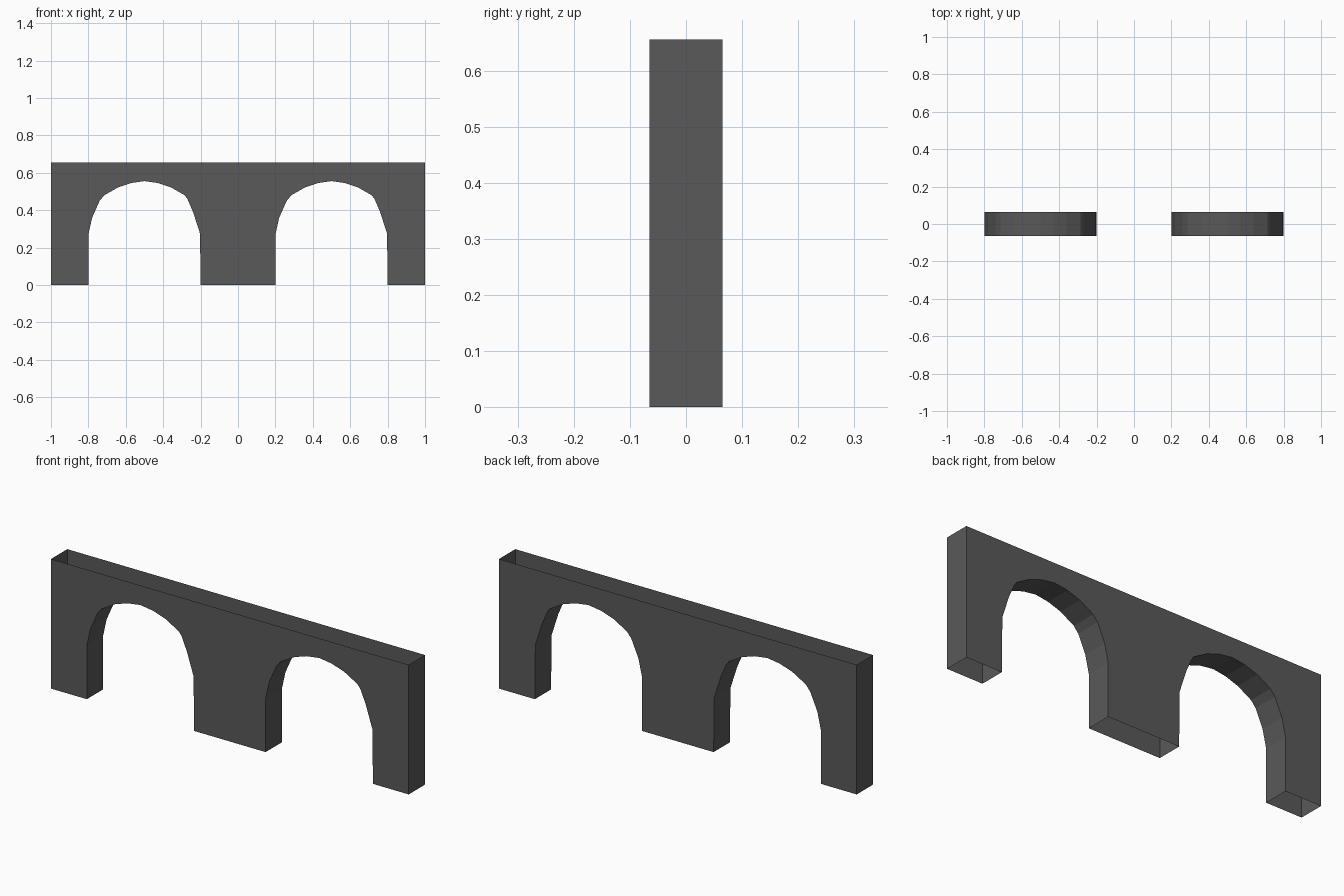
import bpy, bmesh

if "Cube" in bpy.data.objects:
    bpy.data.objects.remove(bpy.data.objects["Cube"])

HALF_DEPTH, TOP = 0.065, 0.655

stone = bpy.data.materials.new("dark grey stone")
stone.diffuse_color = (0.1, 0.1, 0.1, 1)
stone.use_nodes = True
stone.node_tree.nodes["Principled BSDF"].inputs["Base Color"].default_value = stone.diffuse_color

# One arch opening, relative to its centre line, left foot to right foot
ARCH = [(-0.3, 0), (-0.3, 0.27), (-0.28, 0.36), (-0.24, 0.45), (-0.215, 0.48),
        (-0.14, 0.523), (-0.07, 0.546), (0, 0.556), (0.07, 0.546), (0.14, 0.523),
        (0.215, 0.48), (0.23, 0.46), (0.26, 0.39), (0.297, 0.275), (0.3, 0)]


def finish(name, bm):
    mesh = bpy.data.meshes.new(name)
    bm.to_mesh(mesh)
    bm.free()
    mesh.materials.append(stone)
    obj = bpy.data.objects.new(name, mesh)
    bpy.context.collection.objects.link(obj)
    return obj


def face_wall(name, y):
    """Flat wall with two arch openings."""
    outline = [(-1, TOP), (-1, 0)]
    for cx in (-0.5, 0.5):
        outline += [(cx + x, z) for x, z in ARCH]
    outline += [(1, 0), (1, TOP)]
    bm = bmesh.new()
    face = bm.faces.new([bm.verts.new((x, y, z)) for x, z in outline])
    face.normal_update()
    if face.normal.y * y < 0:
        face.normal_flip()
    bmesh.ops.triangulate(bm, faces=[face])
    return finish(name, bm)


def strip(name, points):
    """Surface running along a profile and spanning the wall depth."""
    bm = bmesh.new()
    pairs = [[bm.verts.new((x, s * HALF_DEPTH, z)) for s in (-1, 1)] for x, z in points]
    for a, b in zip(pairs, pairs[1:]):
        bm.faces.new((a[0], a[1], b[1], b[0]))
    return finish(name, bm)


# Front and back walls; the shell is open above and below
face_wall("front_wall", -HALF_DEPTH)
face_wall("back_wall", HALF_DEPTH)

# Undersides of the arches
for side, cx in (("left", -0.5), ("right", 0.5)):
    strip(side + "_arch_lining", [(cx + x, z) for x, z in reversed(ARCH)][::-1])

# End walls
strip("left_end", [(-1, 0), (-1, TOP)][::-1])
strip("right_end", [(1, TOP), (1, 0)][::-1])

# Point the strip normals outward (away from the hollow inside)
for obj in bpy.data.objects:
    if obj.name.endswith(("lining", "end")):
        bm = bmesh.new()
        bm.from_mesh(obj.data)
        bm.normal_update()
        for f in bm.faces:
            c, n = f.calc_center_median(), f.normal
            cx = 0.5 if c.x > 0 else -0.5
            if obj.name.endswith("end"):
                wrong = n.x * c.x < 0
            else:
                wrong = n.x * (cx - c.x) + n.z * (0.2 - c.z) < 0
            if wrong:
                f.normal_flip()
        bm.to_mesh(obj.data)
        bm.free()
